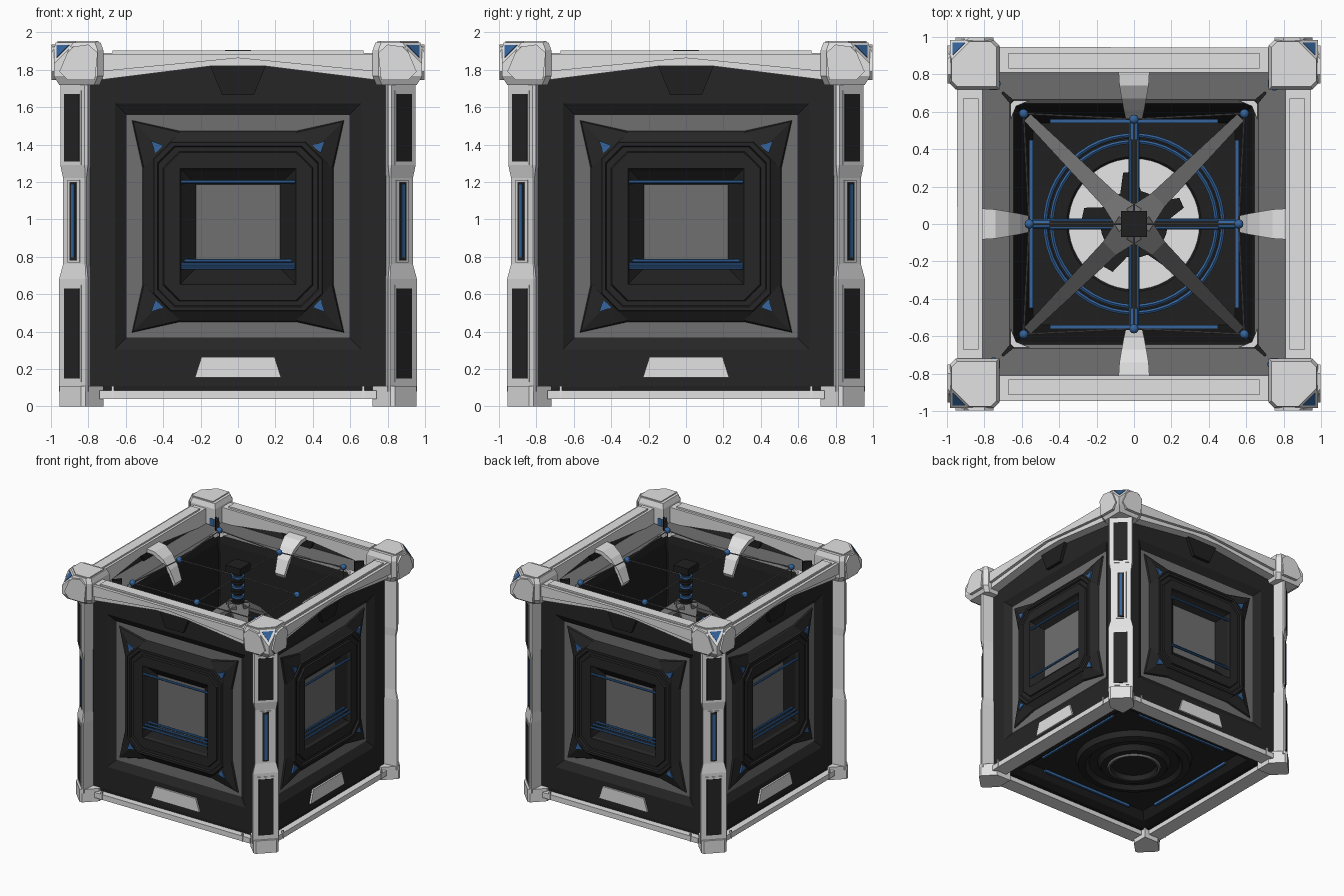
import bpy, bmesh, math
from mathutils import Matrix, Vector

if "Cube" in bpy.data.objects:
    bpy.data.objects.remove(bpy.data.objects["Cube"])

def mat(name, r, g, b):
    m = bpy.data.materials.new(name)
    m.diffuse_color = (r, g, b, 1)
    m.use_nodes = True
    m.node_tree.nodes["Principled BSDF"].inputs["Base Color"].default_value = m.diffuse_color
    return m

LIGHT, DARK, GRAY, BLUE, WHITE, BLACK = range(6)
MATS = [mat("light_gray", .76, .76, .76), mat("charcoal", .019, .019, .019),
        mat("mid_gray", .16, .16, .16), mat("steel_blue", .035, .13, .34),
        mat("white", .97, .97, .97), mat("near_black", .014, .014, .014)]

def finish(name, bm, turns=4, smooth=False):
    """Repeat the geometry round z and turn it into an object."""
    base = bm.faces[:]
    bmesh.ops.recalc_face_normals(bm, faces=base)
    for k in range(1, turns):
        d = bmesh.ops.duplicate(bm, geom=base + list({e for f in base for e in f.edges})
                                + list({v for f in base for v in f.verts}))
        bmesh.ops.rotate(bm, verts=[v for v in d["geom"] if isinstance(v, bmesh.types.BMVert)],
                         matrix=Matrix.Rotation(k * math.tau / turns, 3, 'Z'))
    me = bpy.data.meshes.new(name)
    bm.to_mesh(me)
    bm.free()
    for m in MATS:
        me.materials.append(m)
    ob = bpy.data.objects.new(name, me)
    bpy.context.collection.objects.link(ob)
    if smooth:
        bpy.context.view_layer.objects.active = ob
        ob.select_set(True)
        bpy.ops.object.shade_smooth_by_angle(angle=math.radians(35))
        ob.select_set(False)

def loft(bm, loops, mats):
    """Closed skin over loops; mats has one entry per band plus two caps."""
    vs = [[bm.verts.new(p) for p in l] for l in loops]
    n = len(vs[0])
    for i in range(len(vs) - 1):
        for j in range(n):
            f = bm.faces.new((vs[i][j], vs[i][(j + 1) % n], vs[i + 1][(j + 1) % n], vs[i + 1][j]))
            f.material_index = mats[i]
    bm.faces.new(vs[0]).material_index = mats[-2]
    bm.faces.new(vs[-1]).material_index = mats[-1]

def plate(bm, pts, y0, y1, m):
    loft(bm, [[(x, y, z) for x, z in pts] for y in (y0, y1)], [m] * 3)

def column(bm, pts, levels, m):
    loft(bm, [[(x, y, z) for x, y in pts] for z in levels], [m] * (len(levels) + 1))

def paint(verts, m):
    for f in {f for v in verts for f in v.link_faces}:
        f.material_index = m

def box(bm, c, s, m, rot=0):
    M = Matrix.Translation(c) @ Matrix.Rotation(rot, 4, 'Z') @ Matrix.Diagonal((*s, 1))
    paint(bmesh.ops.create_cube(bm, size=1, matrix=M)["verts"], m)

def rod(bm, p, q, r, m, n=8):
    p, q = Vector(p), Vector(q)
    M = Matrix.Translation((p + q) / 2) @ (q - p).to_track_quat('Z', 'Y').to_matrix().to_4x4()
    paint(bmesh.ops.create_cone(bm, cap_ends=True, segments=n, radius1=r, radius2=r,
                                depth=(q - p).length, matrix=M)["verts"], m)

def lathe(bm, prof, mats, n=48):
    loft(bm, [[(r * math.cos(math.tau * i / n), r * math.sin(math.tau * i / n), z) for i in range(n)]
              for r, z in prof], mats)

# side panels: nested square, star and octagon rings down to a window pane
def ring(c, h, p, y, zc=.962):
    out = []
    for k in range(4):
        for a, b in ((-c, -c), (-p, -h), (p, -h)):
            for _ in range(k):
                a, b = -b, a
            out.append((a, y, zc + b))
    return out

def outline(y, top, mid):
    return [(x, y, z) for x, z in ((-.815, .1), (-.3, .1), (.3, .1), (.815, .1), (.815, .65), (.815, 1.3),
            (.815, top), (.14, mid), (-.14, mid), (-.815, top), (-.815, 1.3), (-.815, .65))]

bm = bmesh.new()
loft(bm, [outline(-.755, 1.7, 1.71), outline(-.825, 1.73, 1.75), outline(-.84, 1.745, 1.83),
          ring(.657, .657, .31, -.84), ring(.595, .595, .31, -.80), ring(.567, .51, .31, -.80),
          ring(.56, .502, .31, -.812), ring(.407, .455, .36, -.845), ring(.403, .45, .355, -.857),
          ring(.385, .43, .34, -.857), ring(.38, .424, .335, -.842), ring(.357, .40, .315, -.842),
          ring(.353, .395, .31, -.856), ring(.31, .31, .2, -.856), ring(.3, .3, .2, -.83),
          ring(.225, .225, .15, -.768)],
     [DARK] * 4 + [GRAY] + [DARK] * 9 + [BLACK, DARK, GRAY])
finish("side_panels", bm)

# panel trims: blue corner markers, top notch, lower plate, window bars
bm = bmesh.new()
for s in (-1, 1):
    for t in (-1, 1):
        plate(bm, [(s * a, .962 + t * b) for a, b in ((.465, .457), (.398, .434), (.442, .392))], -.83, -.848, BLUE)
plate(bm, [(-.15, 1.825), (.15, 1.825), (.085, 1.665), (-.085, 1.665)], -.81, -.868, BLACK)
plate(bm, [(-.23, .155), (.23, .155), (.195, .265), (-.195, .265)], -.83, -.855, LIGHT)
for z, y in ((1.2, -.845), (.742, -.85), (.76, -.83), (.778, -.81)):
    rod(bm, (-.305, y, z), (.305, y, z), .01, BLUE)
finish("panel_trims", bm)

# top beams with a chevron underside and a raised upper band
bm = bmesh.new()
plate(bm, [(-.74, 1.89), (.74, 1.89), (.74, 1.745), (.14, 1.82), (-.14, 1.82), (-.74, 1.745)], -.92, -.81, LIGHT)
plate(bm, [(-.74, 1.885), (.74, 1.885), (.74, 1.79), (0, 1.862), (-.74, 1.79)], -.945, -.90, LIGHT)
box(bm, (0, -.873, 1.893), (1.34, .085, .02), LIGHT)
finish("top_beams", bm)

# bottom beams
bm = bmesh.new()
box(bm, (0, -.83, .062), (1.48, .13, .045), LIGHT)
box(bm, (0, -.79, .095), (1.44, .1, .03), BLACK)
for s in (-1, 1):
    box(bm, (s * .67, -.895, .075), (.012, .012, .07), WHITE)
finish("bottom_beams", bm)

# corner pillars: triangular posts with a narrower waist, diagonal face outward
def section(o, z, inner=.812, total=1.77):
    c = total - o
    return [(.78, .78, z), (o - .005, inner - .01, z), (o, c, z), (c, o, z), (inner - .01, o - .005, z)]

bm = bmesh.new()
loft(bm, [section(.957, .08), section(.957, .68), section(.935, .76, .82, 1.752), section(.935, 1.22, .82, 1.752),
          section(.95, 1.29), section(.95, 1.74)], [LIGHT] * 7)
D = 1.77 / 2
for z, h in ((.39, .48), (1.49, .36)):
    box(bm, (D, D, z), (.008, .135, h + .04), LIGHT, math.pi / 4)
    box(bm, (D, D, z), (.014, .115, h), DARK, math.pi / 4)
D = 1.752 / 2
for w, h, o in ((.09, .44, .012), (.05, .42, .02), (.022, .39, .028)):
    box(bm, (D, D, .99), (o, w, h), {.09: LIGHT, .05: DARK}.get(w, BLUE), math.pi / 4)
finish("corner_pillars", bm)

# feet
bm = bmesh.new()
column(bm, [(.955, .84), (.84, .955), (.815, .955), (.72, .86), (.72, .72), (.86, .72), (.955, .815)], (0, .11), LIGHT)
finish("feet", bm)

# corner caps: bevelled blocks with the outer vertex cut off
bm = bmesh.new()
def sq(a, b, z, c=.03):
    return [(a, a, z), (b - c, a, z), (b, a + c, z), (b, b, z), (a + c, b, z), (a, b - c, z)]
loft(bm, [sq(.74, .955, 1.717), sq(.72, .985, 1.765), sq(.72, .985, 1.905), sq(.735, .975, 1.945)], [LIGHT] * 5)
column(bm, ((.965, .76), (.965, .87), (.87, .965), (.76, .965), (.745, .95), (.745, .76)), (1.93, 1.953), LIGHT)
lo = [(.765, 1.745), (.91, 1.745), (.955, 1.79), (.9, 1.92), (.8, 1.935), (.75, 1.89)]
for axis in (0, 1):
    loft(bm, [[(d, a, z) if axis else (a, d, z) for a, z in lo] for d in (.97, .998)], [LIGHT] * 3)
n = Vector((1, 1, 1)).normalized()
bmesh.ops.bisect_plane(bm, geom=bm.verts[:] + bm.edges[:] + bm.faces[:], plane_co=(.985, .985, 1.83),
                       plane_no=n, clear_outer=True)
bmesh.ops.holes_fill(bm, edges=[e for e in bm.edges if e.is_boundary], sides=0)
u, w = Vector((-1, 1, 0)).normalized(), Vector((-1, -1, 2)).normalized()
o = Vector((.945, .945, 1.908))
tri = [o + u * .047 + w * .027, o - u * .047 + w * .027, o - w * .054]
loft(bm, [[p - n * .01 for p in tri], [p + n * .005 for p in tri]], [BLUE] * 3)
finish("corner_caps", bm)

# inner tub: ledge, tapering walls and floor
bm = bmesh.new()
def square(h, z):
    return [(h, h, z), (-h, h, z), (-h, -h, z), (h, -h, z)]
loft(bm, [square(.6, .15), square(.66, .1), square(.74, .085), square(.75, 1.7), square(.83, 1.72),
          square(.83, 1.76), square(.665, 1.755), square(.645, 1.74), square(.63, 1.68), square(.55, .3),
          square(.54, .22)],
     [DARK, DARK, DARK, DARK, GRAY, GRAY, GRAY, BLACK, BLACK, BLACK, DARK, BLACK])
# light corner brackets on the ledge
plate_pts = [(.66, .66), (.66, .56), (.63, .63), (.56, .66)]
for sx in (-1, 1):
    for sy in (-1, 1):
        column(bm, [(sx * a, sy * b) for a, b in plate_pts], (1.73, 1.765), LIGHT)
finish("inner_tub", bm, 1)

# wall strips inside and under the floor, corner pegs
bm = bmesh.new()
box(bm, (0, -.55, .42), (.9, .02, .03), BLUE)
box(bm, (0, -.60, .14), (.9, .018, .025), BLUE)
column(bm, [(.64, .66), (.70, .71), (.71, .70), (.66, .64)], (1.74, 1.85), BLACK)
rod(bm, (.75, .75, 1.75), (.75, .75, 1.82), .04, BLUE, 6)
finish("tub_details", bm)

# round well in the floor, stepped dish underneath, splayed hub foot
bm = bmesh.new()
lathe(bm, [(.46, .2), (.46, .25), (.36, .25), (.35, .24)], [BLACK, BLACK, BLACK, BLACK, WHITE])
lathe(bm, [(.48, .16), (.46, .10), (.40, .085), (.37, .12), (.30, .12), (.27, .075), (.22, .075), (.21, .06),
           (.195, .06), (.18, .10)], [DARK] * 6 + [GRAY] * 2 + [DARK] * 3)
star = []
for i in range(30):
    a = math.tau * (i + 1.5) / 30
    r = .28 if i % 6 in (0, 1) else .18
    star.append((r * math.cos(a), r * math.sin(a)))
column(bm, star, (.24, .30), BLACK)
finish("floor_well", bm, 1, True)

# blue hoops and cross pipes above the well
bm = bmesh.new()
for R in (.44, .475):
    lathe(bm, [(R - .011, .33), (R - .011, .35), (R, .358), (R + .011, .35), (R + .011, .33), (R - .011, .33)],
          [BLUE] * 5 + [BLACK] * 2)
bmesh.ops.delete(bm, geom=[f for f in bm.faces if len(f.verts) > 4], context='FACES')
bmesh.ops.remove_doubles(bm, verts=bm.verts[:], dist=1e-5)
finish("blue_hoops", bm, 1, True)
bm = bmesh.new()
rod(bm, (.45, 0, .36), (.56, 0, .36), .028, BLUE)
for s in (-1, 1):
    rod(bm, (.08, s * .022, .36), (.46, s * .022, .36), .007, BLUE)
box(bm, (.27, 0, .35), (.38, .06, .02), BLACK)
finish("cross_pipes", bm)

# curved tabs reaching in from the beams
bm = bmesh.new()
path = [(-.82, 1.85, .083), (-.74, 1.84, .078), (-.67, 1.79, .066), (-.61, 1.71, .055), (-.565, 1.6, .045)]
loft(bm, [[(-w, y, z), (w, y, z), (w, y - .015, z - .03), (-w, y - .015, z - .03)] for y, z, w in path], [LIGHT] * 6)
finish("curved_tabs", bm)

# ball joints with wires, and diagonal struts to the hub
bm = bmesh.new()
for c in ((.59, .59, 1.81), (0, .56, 1.79)):
    paint(bmesh.ops.create_uvsphere(bm, u_segments=12, v_segments=8, radius=.025,
                                    matrix=Matrix.Translation(c))["verts"], BLUE)
rod(bm, (.59, .59, 1.81), (.59, .59, .3), .005, GRAY, 5)
for s in (-1, 1):
    rod(bm, (s * .59, .59, 1.81), (0, .56, 1.79), .005, GRAY, 5)
rod(bm, (0, .56, 1.79), (0, .03, 1.8), .005, GRAY, 5)
finish("wires_and_joints", bm)
bm = bmesh.new()
t = Vector((1, -1, 0)).normalized()
up = Vector((0, 0, .03))
loft(bm, [[p - t * w, p + t * w, p + t * w - up, p - t * w - up] for p, w in
          ((Vector((.02, .02, 1.58)), .085), (Vector((.13, .13, 1.5)), .05), (Vector((.57, .57, .9)), .025))], [GRAY] * 4)
finish("diagonal_struts", bm)

# central hub on a ribbed spring
bm = bmesh.new()
box(bm, (0, 0, 1.875), (.14, .14, .06), BLACK)
rod(bm, (0, 0, 1.5), (0, 0, 1.86), .035, BLACK, 12)
for i in range(6):
    z = 1.58 + i * .042
    rod(bm, (0, 0, z), (0, 0, z + .02), .05, BLUE if i % 2 else BLACK, 16)
finish("hub", bm, 1)
